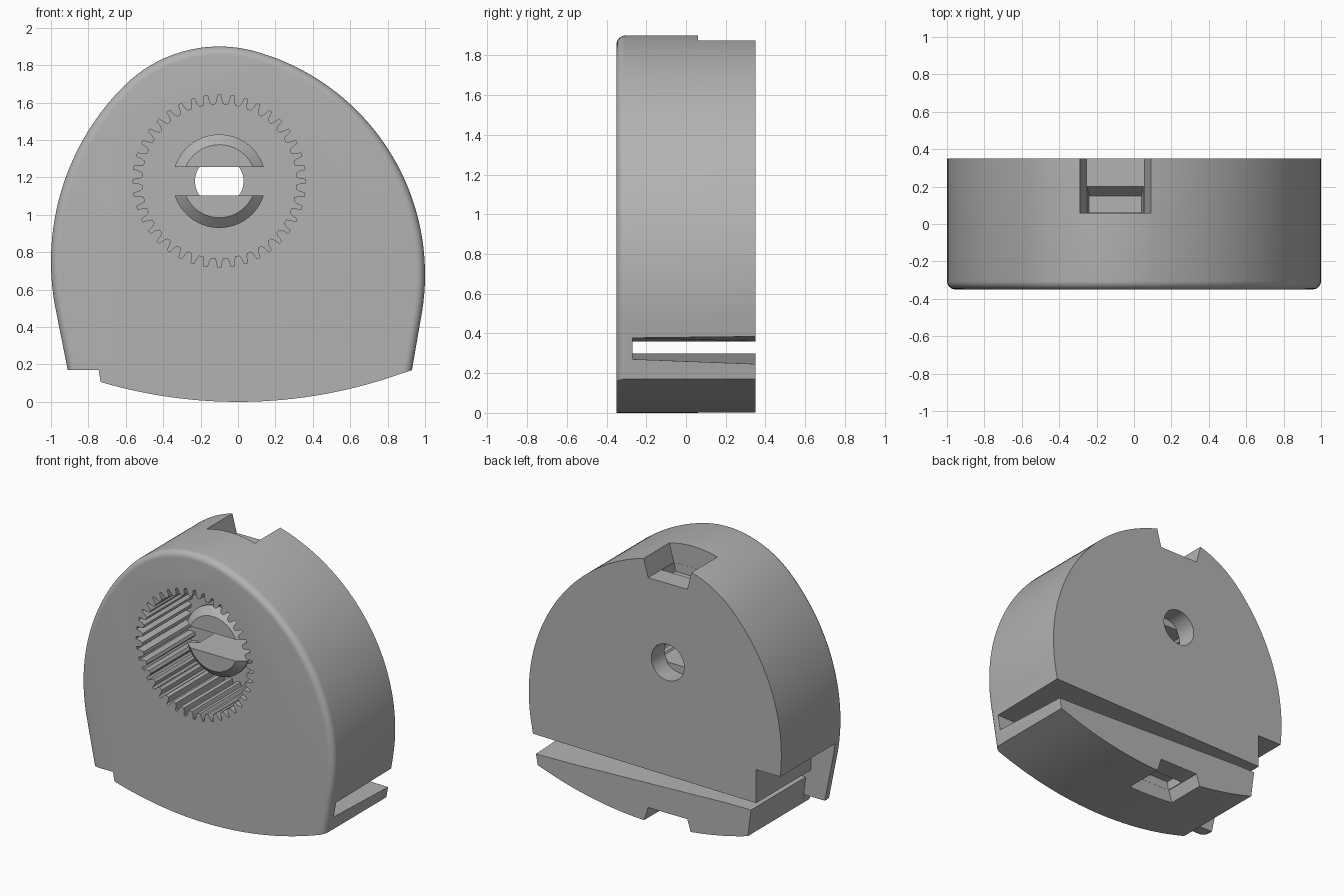
import bpy, bmesh
from math import sin, cos, radians, pi

cube = bpy.data.objects.get("Cube")
if cube:
    bpy.data.objects.remove(cube, do_unlink=True)

grey = bpy.data.materials.new("plain_grey")
grey.use_nodes = True
grey.diffuse_color = (0.45, 0.45, 0.45, 1)
grey.node_tree.nodes["Principled BSDF"].inputs["Base Color"].default_value = grey.diffuse_color

FRONT, BACK = -0.35, 0.35
CX, CZ = -0.1, 1.18          # axis of the gear socket


def arc(cx, cz, r, a0, a1, n):
    """Points on an arc in the front plane, angles in degrees."""
    steps = [radians(a0 + (a1 - a0) * i / n) for i in range(n + 1)]
    return [(cx + r * cos(a), cz + r * sin(a)) for a in steps]


def loft(name, rings, bevel_rule=None, bevel=0):
    """Closed solid through rings of 3D points with equal counts."""
    bm = bmesh.new()
    vs = [[bm.verts.new(p) for p in ring] for ring in rings]
    n = len(rings[0])
    for a, b in zip(vs, vs[1:]):
        for i in range(n):
            j = (i + 1) % n
            bm.faces.new((a[i], a[j], b[j], b[i]))
    bm.faces.new(vs[0][::-1])
    bm.faces.new(vs[-1])
    bmesh.ops.recalc_face_normals(bm, faces=bm.faces[:])
    if bevel_rule:
        edges = [e for e in bm.edges if bevel_rule(e)]
        bmesh.ops.bevel(bm, geom=edges, offset=bevel, offset_type='OFFSET',
                        segments=6, profile=0.5, affect='EDGES')
    mesh = bpy.data.meshes.new(name)
    bm.to_mesh(mesh)
    bm.free()
    mesh.materials.append(grey)
    obj = bpy.data.objects.new(name, mesh)
    bpy.context.collection.objects.link(obj)
    return obj


def prism(name, y0, y1, profile, back_profile=None, **kw):
    return loft(name, [[(x, y0, z) for x, z in profile],
                       [(x, y1, z) for x, z in back_profile or profile]], **kw)


def carve(target, cutter):
    mod = target.modifiers.new("cut", 'BOOLEAN')
    mod.operation, mod.solver, mod.object = 'DIFFERENCE', 'EXACT', cutter
    bpy.context.view_layer.objects.active = target
    bpy.ops.object.modifier_apply(modifier=mod.name)
    bpy.data.objects.remove(cutter, do_unlink=True)


# Housing outline: blended arcs over the top, shallow curved base, corner step
outline = [(0.93, 0.17)]
outline += arc(-0.239, 0.68, 1.239, -9, 74.5, 40)[:-1]
outline += arc(CX, CZ, 0.72, 74.5, 134.6, 28)[:-1]
outline += arc(0.324, 0.75, 1.324, 134.6, 190, 28)
outline += [(-0.91, 0.17), (-0.745, 0.17)]
outline += arc(0, 2.6, 2.6, 253.6, 290, 30)[:-1]


def rounded_edge(e):
    a, b = (v.co for v in e.verts)
    return (max(a.y, b.y) < FRONT + 0.01 and min(a.z, b.z) > 0.165
            and abs(a.z - b.z) + max(0, a.z - 1.5) > 0.01)


housing = prism("housing", FRONT, BACK, outline, bevel_rule=rounded_edge, bevel=0.045)

# Internal gear socket
gear = []
teeth = 40
for i in range(teeth):
    mid = pi / 2 + 2 * pi * i / teeth
    for off, r in ((-0.33, 0.412), (-0.2, 0.43), (-0.12, 0.462),
                   (0.12, 0.462), (0.2, 0.43), (0.33, 0.412)):
        a = mid + off * 2 * pi / teeth
        gear.append((CX + r * cos(a), CZ + r * sin(a)))
carve(housing, prism("socket_cutter", -0.5, 0.2, gear))

# Through hole in the back wall
carve(housing, prism("hole_cutter", 0.1, 0.5, arc(CX, CZ, 0.13, 0, 352.5, 47)))

# Wedge slot behind the front plate, opening into the relieved corner
def slot_profile(low, high):
    return [(1.2, high), (-0.8, 0.36), (-0.8, 0.6), (-1.2, 0.6), (-1.2, -0.1),
            (-0.735, -0.1), (-0.735, 0.11), (-0.755, 0.28), (-0.775, 0.3),
            (-0.6, 0.3), (0.96, low), (1.2, low)]


slot = slot_profile(0.27, 0.38)
slot_back = slot_profile(0.24, 0.39)
# Keep the lip of the lower block clear of the slot corner
slot.pop(8), slot_back.pop(8)
slot[7] = slot_back[7] = (-0.76, 0.3)
carve(housing, prism("slot_cutter", -0.27, 0.5, slot, slot_back))


# Latch notches in the back edge, top and bottom
def notch(surface, inward, depth):
    def ring(t, half, y0, y1):
        z = surface + inward * t
        return [(CX - half, y0, z), (CX + half, y0, z),
                (CX + half, y1, z), (CX - half, y1, z)]
    carve(housing, loft("notch_cutter", [ring(-0.12, 0.222, 0.06, 0.5),
                                         ring(depth, 0.155, 0.06, 0.5)]))
    carve(housing, loft("latch_cutter", [ring(depth - 0.03, 0.155, 0.06, 0.225),
                                         ring(depth + 0.06, 0.14, 0.062, 0.15)]))


notch(1.875, -1, 0.13)
notch(0.01, 1, 0.09)

# Split snap post in the socket: stem, undercut head, chamfered tip
post = loft("snap_post", [[(x, y, z) for x, z in arc(CX, CZ, r, 0, 354.375, 63)]
                          for y, r in ((0.21, 0.195), (-0.04, 0.195),
                                       (-0.07, 0.25), (-0.09, 0.25), (-0.14, 0.195))])
carve(post, prism("split_cutter", -0.4, 0.4,
                  [(CX + sx * 0.4, CZ + sz * 0.077)
                   for sx, sz in ((-1, -1), (1, -1), (1, 1), (-1, 1))]))

# Smooth curved walls, keep hard edges
bpy.ops.object.select_all(action='DESELECT')
for obj in (housing, post):
    obj.select_set(True)
bpy.context.view_layer.objects.active = housing
bpy.ops.object.shade_smooth_by_angle(angle=radians(25))
